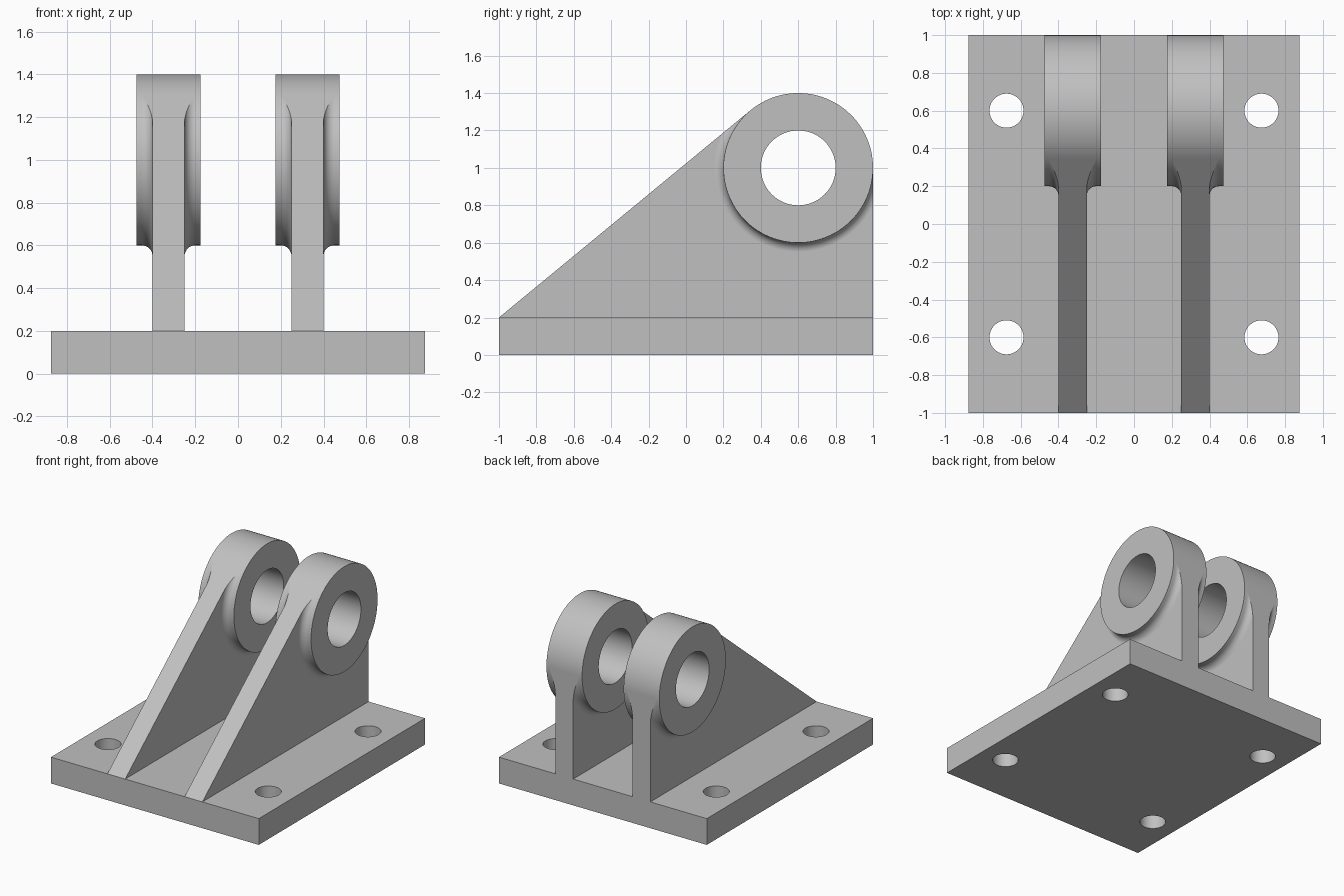
import bpy, bmesh, math
from math import pi, sin, cos, acos, asin, atan2, hypot

if "Cube" in bpy.data.objects:
    bpy.data.objects.remove(bpy.data.objects["Cube"])

grey = bpy.data.materials.new("light_grey")
grey.diffuse_color = (0.53, 0.53, 0.53, 1)
grey.use_nodes = True
grey.node_tree.nodes["Principled BSDF"].inputs["Base Color"].default_value = grey.diffuse_color


def finish(ob):
    ob.data.materials.clear()
    ob.data.materials.append(grey)
    bpy.ops.object.select_all(action='DESELECT')
    ob.select_set(True)
    bpy.context.view_layer.objects.active = ob
    bpy.ops.object.shade_smooth_by_angle(angle=math.radians(30))


# Base plate with four bolt holes
bpy.ops.mesh.primitive_cube_add(size=1, location=(0, 0, 0.1))
base = bpy.context.object
base.name = "base_plate"
base.scale = (1.75, 2, 0.2)
bpy.ops.object.transform_apply(location=True, rotation=False, scale=True)
for x in (-0.675, 0.675):
    for y in (-0.6, 0.6):
        bpy.ops.mesh.primitive_cylinder_add(vertices=64, radius=0.09, depth=0.6, location=(x, y, 0.1))
        cutter = bpy.context.object
        bpy.context.view_layer.objects.active = base
        mod = base.modifiers.new("bolt_hole", 'BOOLEAN')
        mod.operation, mod.solver, mod.object = 'DIFFERENCE', 'EXACT', cutter
        bpy.ops.object.modifier_apply(modifier=mod.name)
        bpy.data.objects.remove(cutter, do_unlink=True)
finish(base)

# Lug dimensions: eye centre, radii, half widths, fillet
CY, CZ, R, BORE = 0.6, 1.0, 0.4, 0.2
WEB, BOSS, FIL = 0.075, 0.15, 0.05
SLOPE = atan2(0.8, 1.6) + asin(R / hypot(1.6, 0.8))
A1 = pi / 2 + SLOPE            # angle where the slope touches the eye
NL, NU, NF = 72, 40, 8         # lower arc, upper arc and fillet steps


def polar(u, r, a):
    return (u, CY + r * cos(a), CZ + r * sin(a))


def make_lug(name, cx):
    bm = bmesh.new()

    def face(*pts):
        bm.faces.new([bm.verts.new(p) for p in pts])

    lower = [A1 + (2 * pi - A1) * i / NL for i in range(NL + 1)]
    upper = [A1 * i / NU for i in range(NU + 1)]
    ends = {}
    for s in (-1, 1):
        # Fillet between eye and web, trimmed by the slope and the back
        rings = []
        for k in range(NF + 1):
            f = pi / 2 * k / NF
            r, u = R + FIL - FIL * cos(f), WEB + FIL - FIL * sin(f)
            trim = acos(min(1, R / r))
            a, b = A1 + trim, 2 * pi - trim
            rings.append([polar(s * u, r, a + (b - a) * i / NL) for i in range(NL + 1)])
        for p, q in zip(rings, rings[1:]):
            for i in range(NL):
                face(p[i], p[i + 1], q[i + 1], q[i])
        # Web side
        face(*rings[-1], (s * WEB, 1, 0.2), (s * WEB, -1, 0.2))
        ends[s] = ([g[0] for g in rings], [g[-1] for g in rings])
        # Eye rim strips and ring faces
        for arc in (lower, upper):
            for a, b in zip(arc, arc[1:]):
                face(polar(s * BOSS, R, a), polar(s * BOSS, R, b),
                     polar(s * (WEB + FIL), R, b), polar(s * (WEB + FIL), R, a))
                face(polar(s * BOSS, R, a), polar(s * BOSS, R, b),
                     polar(s * BOSS, BORE, b), polar(s * BOSS, BORE, a))
    # Slope and back faces of the web
    for j, y in ((0, -1), (1, 1)):
        face((WEB, y, 0.2), *ends[1][j][::-1], *ends[-1][j], (-WEB, y, 0.2))
    # Top of the eye, and the bore
    w = WEB + FIL
    for a, b in zip(upper, upper[1:]):
        face(polar(-w, R, a), polar(w, R, a), polar(w, R, b), polar(-w, R, b))
    for arc in (lower, upper):
        for a, b in zip(arc, arc[1:]):
            face(polar(-BOSS, BORE, a), polar(BOSS, BORE, a),
                 polar(BOSS, BORE, b), polar(-BOSS, BORE, b))

    bmesh.ops.remove_doubles(bm, verts=bm.verts, dist=1e-5)
    bmesh.ops.recalc_face_normals(bm, faces=bm.faces)
    me = bpy.data.meshes.new(name)
    bm.to_mesh(me)
    bm.free()
    ob = bpy.data.objects.new(name, me)
    ob.location.x = cx
    bpy.context.collection.objects.link(ob)
    finish(ob)
    # Keep the large flat faces evenly shaded
    mod = ob.modifiers.new("flat_face_normals", 'WEIGHTED_NORMAL')
    mod.keep_sharp = True


make_lug("left_lug", -0.325)
make_lug("right_lug", 0.325)
